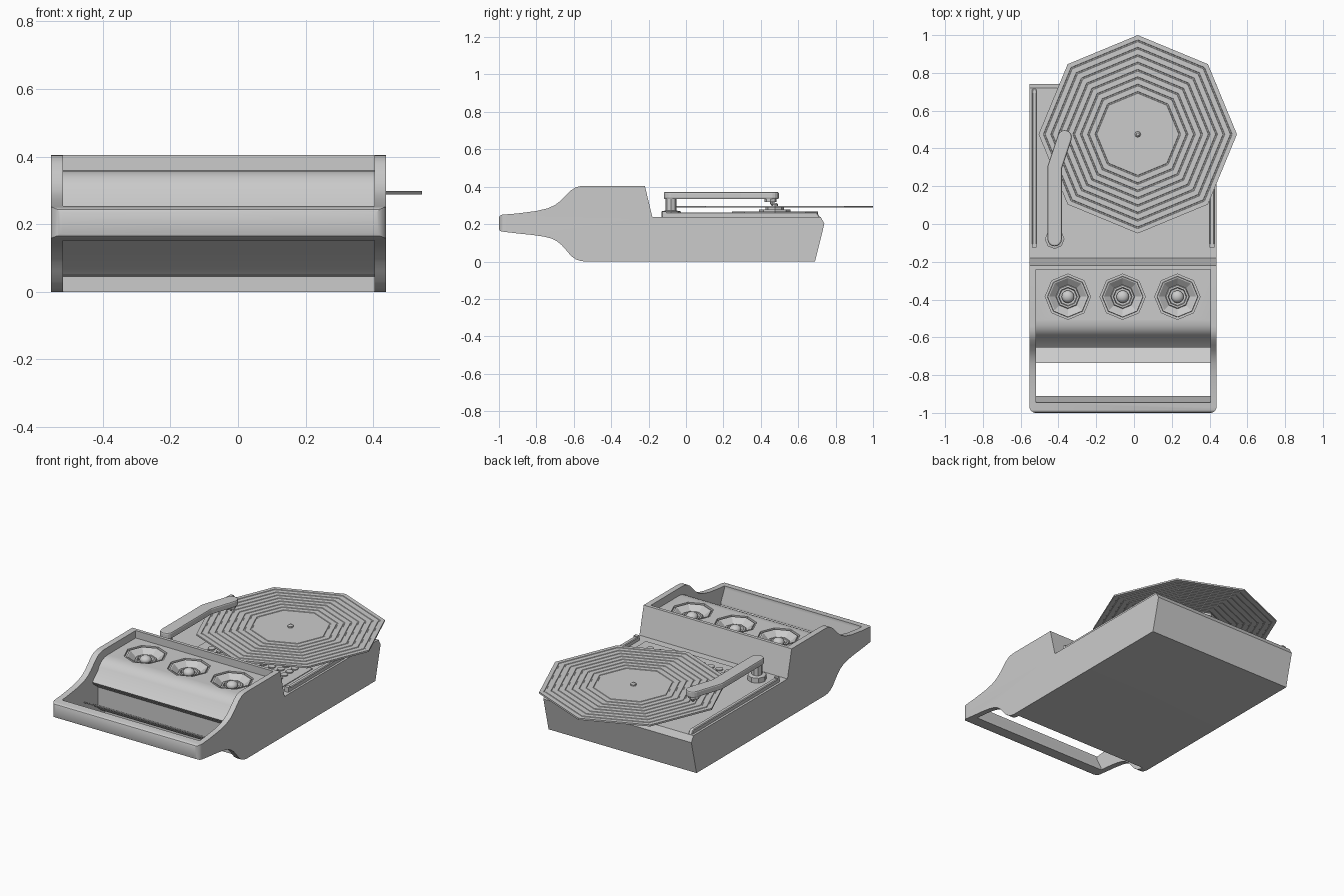
import bpy, bmesh
from math import sin, cos, pi, radians
from mathutils import Vector

if "Cube" in bpy.data.objects:
    bpy.data.objects.remove(bpy.data.objects["Cube"])


def finish(bm, name, smooth=0):
    bmesh.ops.remove_doubles(bm, verts=bm.verts, dist=1e-5)
    bmesh.ops.recalc_face_normals(bm, faces=bm.faces)
    me = bpy.data.meshes.new(name)
    bm.to_mesh(me)
    bm.free()
    ob = bpy.data.objects.new(name, me)
    bpy.context.collection.objects.link(ob)
    if smooth:
        activate(ob)
        bpy.ops.object.shade_smooth_by_angle(angle=radians(smooth))
    return ob


def activate(ob):
    bpy.ops.object.select_all(action='DESELECT')
    ob.select_set(True)
    bpy.context.view_layer.objects.active = ob


def prism(name, pts, a, b, axis='z', smooth=0):
    """Extrude an outline: (x, y) along z, or (y, z) along x."""
    bm = bmesh.new()
    vs = [bm.verts.new((p[0], p[1], a) if axis == 'z' else (a, p[0], p[1])) for p in pts]
    face = bm.faces.new(vs)
    ext = bmesh.ops.extrude_face_region(bm, geom=[face])['geom']
    d = Vector((0, 0, b - a)) if axis == 'z' else Vector((b - a, 0, 0))
    bmesh.ops.translate(bm, verts=[v for v in ext if isinstance(v, bmesh.types.BMVert)], vec=d)
    return finish(bm, name, smooth)


def box(name, x0, x1, y0, y1, z0, z1):
    return prism(name, [(x0, y0), (x1, y0), (x1, y1), (x0, y1)], z0, z1)


def lathe(name, prof, x, y, sides=8, smooth=0):
    """Turn an (r, z) profile around a vertical axis at x, y."""
    bm = bmesh.new()
    vs = [bm.verts.new((x + r, y, z)) for r, z in prof]
    es = [bm.edges.new(e) for e in zip(vs, vs[1:])]
    bmesh.ops.spin(bm, geom=vs + es, cent=(x, y, 0), axis=(0, 0, 1), angle=2 * pi, steps=sides)
    return finish(bm, name, smooth)


def arc(cx, cy, r, a0, a1, n=8):
    return [(cx + r * cos(radians(a0 + (a1 - a0) * i / n)),
             cy + r * sin(radians(a0 + (a1 - a0) * i / n))) for i in range(n + 1)]


def boolean(ob, cutter, op):
    m = ob.modifiers.new('cut', 'BOOLEAN')
    m.operation, m.object, m.solver = op, cutter, 'EXACT'
    activate(ob)
    bpy.ops.object.modifier_apply(modifier=m.name)
    bpy.data.objects.remove(cutter)


def bevel(ob, w, n=2):
    m = ob.modifiers.new('bevel', 'BEVEL')
    m.width, m.segments = w, n
    m.limit_method = 'ANGLE'


XL, XR = -0.554, 0.438
IL, IR = XL + .036, XR - .034      # inner faces of the side cheeks
KNOBS = [-0.35, -0.06, 0.23]

# case: side silhouette across the full width
side = [(-1, .235), (-.996, .244), (-.985, .25), (-.9, .257), (-.8, .27), (-.74, .284), (-.7, .302),
        (-.67, .325), (-.64, .355), (-.615, .38), (-.59, .396), (-.565, .403), (-.54, .405),
        (-.22, .405), (-.18, .238), (.72, .238), (.74, .203), (.69, 0), (-.54, 0), (-.565, .003),
        (-.59, .012), (-.615, .03), (-.64, .06), (-.665, .088), (-.69, .108), (-.72, .123),
        (-.76, .133), (-.82, .142), (-.9, .15), (-.985, .16), (-.996, .165), (-1, .175)]
case = prism('case', side, XL, XR, 'x')
# rounded front corners of the handle
plan = (arc(XL + .035, -.965, .035, 180, 270) + arc(XR - .035, -.965, .035, 270, 360)
        + [(XR, 1), (XL, 1)])
boolean(case, prism('corner_cutter', plan, -.2, .8), 'INTERSECT')
# sunken control tray, front slot, handle opening and stepped underside
tray = [(-.24, .6), (-.24, .36), (-.51, .36), (-.535, .357), (-.557, .349), (-.575, .337),
        (-.59, .32), (-.602, .3), (-.655, .25), (-.645, .235), (-.6, .2), (-.6, .09),
        (-.655, .118), (-.735, .162), (-.735, .155), (-.655, .11), (-.6, .075), (-.575, .052),
        (-.54, .045), (-.54, -.1), (-.91, -.1), (-.91, .165), (-.945, .235), (-.945, .6)]
boolean(case, prism('tray_cutter', tray, IL, IR, 'x'), 'DIFFERENCE')
# wells for the three dials
for x in KNOBS:
    boolean(case, prism('well_cutter', arc(x, -.385, .12, 0, 315, 7), .3, .45), 'DIFFERENCE')
activate(case)
bpy.ops.object.shade_smooth_by_angle(angle=radians(28))

# dials: octagonal dish with a ball knob
for i, x in enumerate(KNOBS):
    lathe(f'dial_dish_{i}', [(.12, .347), (.109, .347), (.107, .357), (.099, .355), (.064, .325),
                             (.06, .333), (.05, .333), (.046, .315), (0, .315)], x, -.385)
    lathe(f'dial_knob_{i}', [(.024, .31), (.024, .324)]
          + [(.033 * cos(a * pi / 12), .33 + .025 * sin(a * pi / 12)) for a in range(-1, 6)]
          + [(0, .355)], x, -.385, 20, 40)

# deck rails with end stops
for tag, x in (('left', -.54), ('right', .4)):
    rail = prism(f'{tag}_rail', [(-.12, .23), (-.12, .262), (.7, .262), (.72, .23)], x, x + .025, 'x')
    bevel(rail, .004, 1)
    box(f'{tag}_rail_stop', x, x + .025, -.125, -.105, .23, .268)

# grille panel with round pads
box('grille_panel', -.32, .36, -.13, .2, .23, .242)
for r in range(5):
    for c in range(10):
        lathe(f'grille_pad_{r}_{c}', [(.021, .238), (.021, .248), (0, .248)],
              -.24 + .058 * c, -.06 + .05 * r, 12)

# platter, hub and spindle under the record
RX, RY = .02, .475
lathe('platter', [(0, .235), (.23, .235), (.23, .268), (0, .268)], RX, RY)
lathe('hub', [(0, .26), (.085, .26), (.085, .278), (.05, .278), (.05, .29), (0, .29)], RX, RY)
lathe('spindle', [(.016, .28), (.016, .306), (.008, .314), (0, .314)], RX, RY, 8)
# octagonal record with concentric grooves on both faces
face = [(0, .005)]
for i in range(8):
    r = .222 + .039 * i
    face += [(r - .005, .005), (r - .003, .002), (r + .003, .002), (r + .005, .005)]
face += [(.525, .005)]
lathe('record', [(r, .2925 + z) for r, z in face] + [(r, .2925 - z) for r, z in reversed(face)], RX, RY)

# tone arm: pivot post, bent arm, head and needle
ax, ay = -.42, -.08
lathe('arm_pivot', [(0, .23), (.052, .23), (.052, .268), (.03, .272), (.03, .345), (0, .345)], ax, ay, 8)
w = .038
k = w / cos(radians(9.2))
n = (k * cos(radians(9.2)), -k * sin(radians(9.2)))
outline = (arc(ax, ay, w, 180, 360) + [(ax + n[0], .3 + n[1])]
           + arc(-.367, .459, w, -18.4, 161.6) + [(ax - n[0], .3 - n[1])])
arm = prism('tone_arm', outline, .333, .372)
bevel(arm, .008)
head = prism('arm_head', arc(-.37, .452, .032, 0, 315, 7), .318, .338)
lathe('needle', [(.012, .322), (.012, .308), (.003, .297), (0, .297)], -.37, .462, 8)
